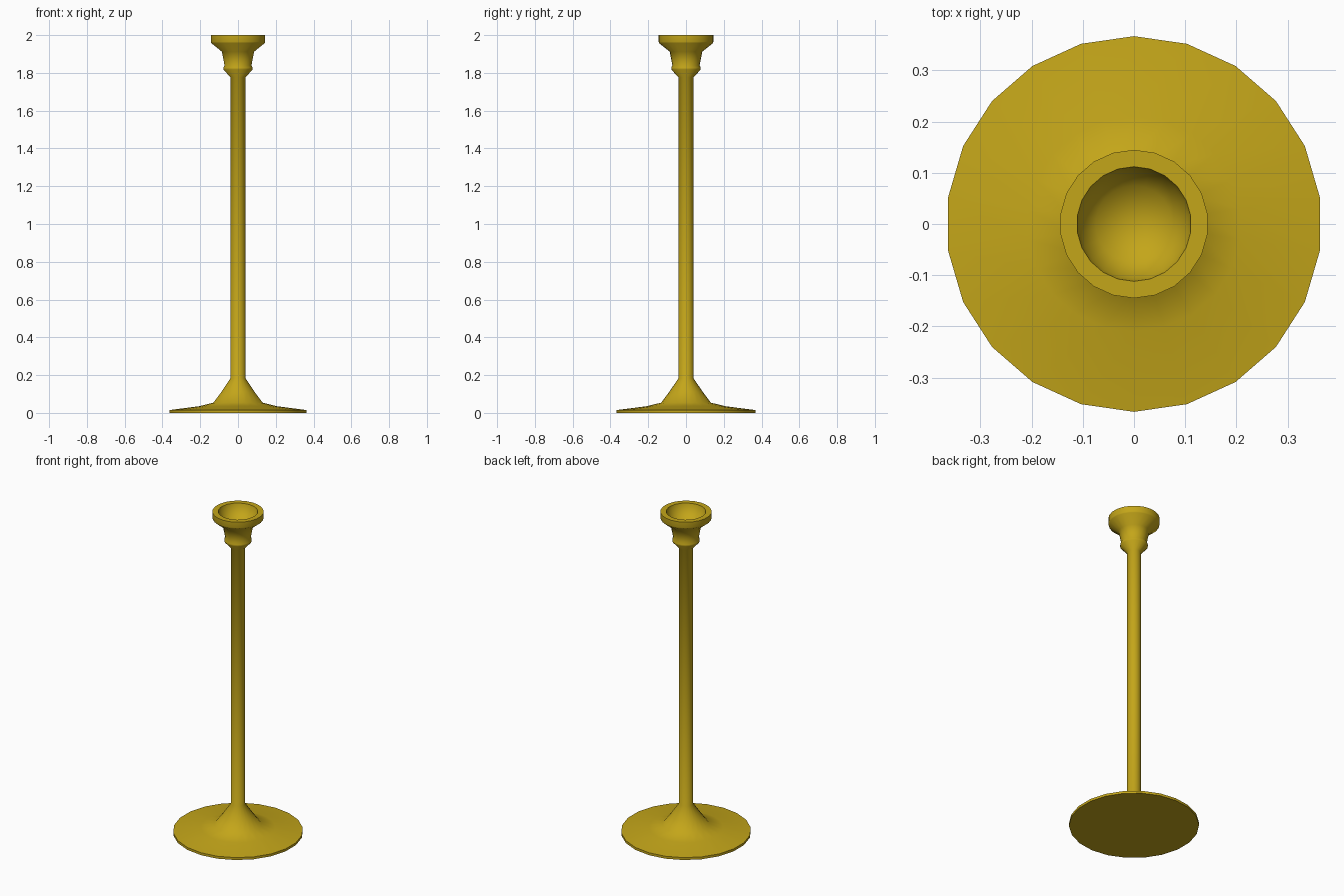
import bpy, bmesh, math

if "Cube" in bpy.data.objects:
    bpy.data.objects.remove(bpy.data.objects["Cube"])

SIDES = 22

# Lathe profile (radius, height): foot, stem, neck, rim, then inside the cup
PROFILE = [
    (0, 0), (0.367, 0), (0.367, 0.015), (0.21, 0.035), (0.132, 0.054),
    (0.088, 0.112), (0.04, 0.183), (0.04, 1.776), (0.078, 1.818),
    (0.078, 1.828), (0.072, 1.84), (0.086, 1.912), (0.143, 1.958),
    (0.145, 1.965), (0.145, 2.0), (0.112, 2.0), (0.106, 1.975),
    (0.075, 1.93), (0, 1.905),
]


def lathe(name, profile, sides):
    bm = bmesh.new()
    rings = []
    for r, z in profile:
        if r == 0:
            rings.append([bm.verts.new((0, 0, z))] * sides)
            continue
        ring = []
        for i in range(sides):
            a = math.pi / 2 + 2 * math.pi * i / sides
            ring.append(bm.verts.new((r * math.cos(a), r * math.sin(a), z)))
        rings.append(ring)
    for low, high in zip(rings, rings[1:]):
        for i in range(sides):
            j = (i + 1) % sides
            corners = dict.fromkeys((low[i], low[j], high[j], high[i]))
            bm.faces.new(list(corners))
    bmesh.ops.recalc_face_normals(bm, faces=bm.faces)
    mesh = bpy.data.meshes.new(name)
    bm.to_mesh(mesh)
    bm.free()
    obj = bpy.data.objects.new(name, mesh)
    bpy.context.collection.objects.link(obj)
    return obj


# Candle holder turned in one piece
holder = lathe("candlestick", PROFILE, SIDES)
brass = bpy.data.materials.new("brass")
brass.diffuse_color = (0.55, 0.38, 0.01, 1)
brass.use_nodes = True
brass.node_tree.nodes["Principled BSDF"].inputs["Base Color"].default_value = brass.diffuse_color
holder.data.materials.append(brass)

bpy.context.view_layer.objects.active = holder
holder.select_set(True)
bpy.ops.object.shade_smooth_by_angle(angle=math.radians(50))
